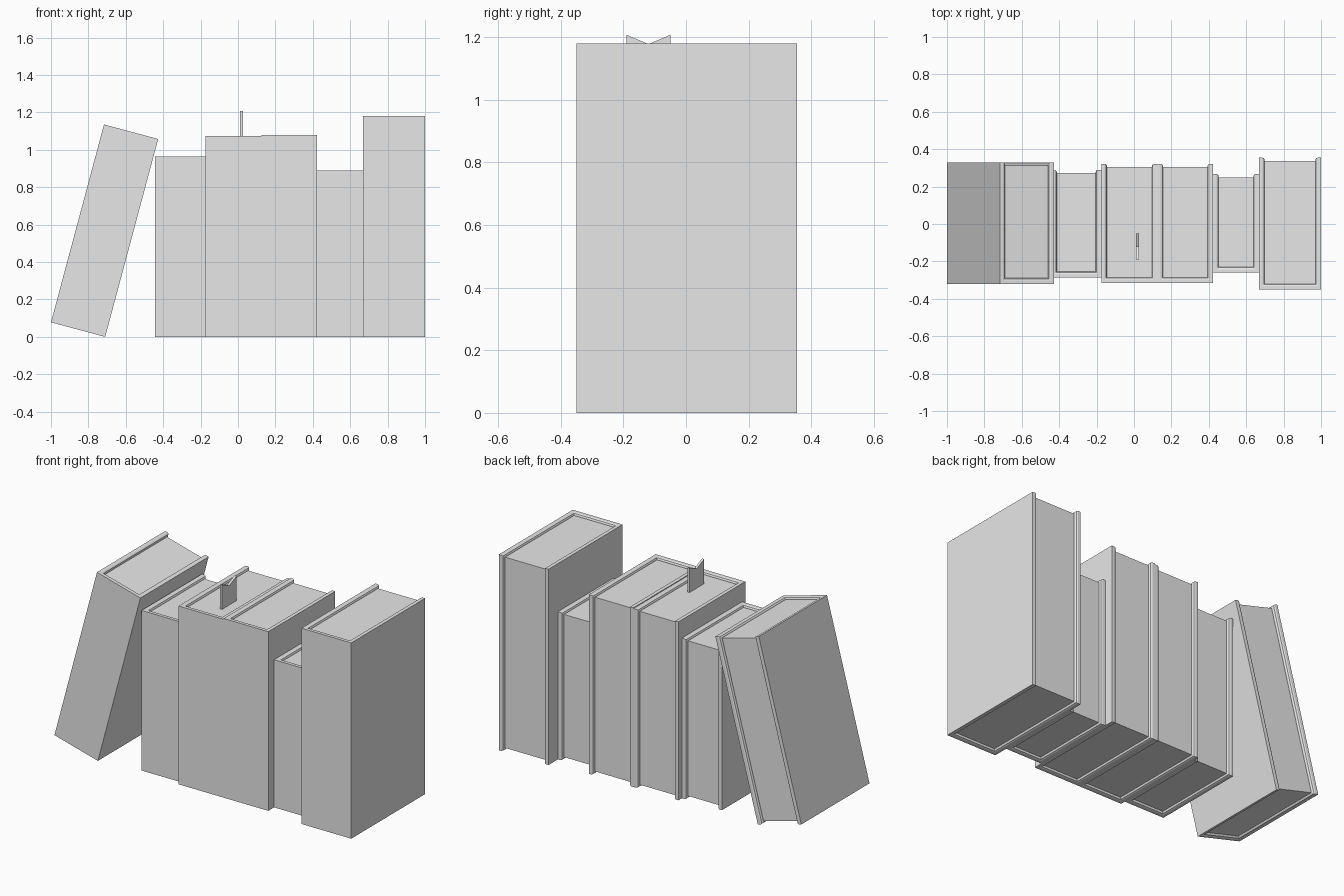
import bpy
import bmesh
from math import radians
from mathutils import Matrix

cube = bpy.data.objects.get("Cube")
if cube:
    bpy.data.objects.remove(cube, do_unlink=True)

# One plain grey for everything
grey = bpy.data.materials.new("plain_grey")
grey.use_nodes = True
grey.diffuse_color = (0.8, 0.8, 0.8, 1)
grey.node_tree.nodes["Principled BSDF"].inputs["Base Color"].default_value = grey.diffuse_color

BOARD = 0.03      # cover board thickness
BEVEL = 0.012     # soft inner rim of the cover
RECESS = 0.015    # pages set in from the cover edges


def make_object(name, bm, matrix):
    bmesh.ops.recalc_face_normals(bm, faces=bm.faces)
    mesh = bpy.data.meshes.new(name)
    bm.to_mesh(mesh)
    bm.free()
    mesh.materials.append(grey)
    obj = bpy.data.objects.new(name, mesh)
    obj.matrix_world = matrix
    bpy.context.collection.objects.link(obj)
    return obj


def extrude_outline(points, direction):
    """Solid made from a closed outline pushed along a direction."""
    bm = bmesh.new()
    face = bm.faces.new([bm.verts.new(p) for p in points])
    grown = bmesh.ops.extrude_face_region(bm, geom=[face], use_keep_orig=True)
    moved = [g for g in grown["geom"] if isinstance(g, bmesh.types.BMVert)]
    bmesh.ops.translate(bm, verts=moved, vec=direction)
    return bm


def make_cover(name, width, front, back, height, matrix):
    # U-shaped cover: two boards joined by the spine
    w, i, spine = width / 2, width / 2 - BOARD, front + BOARD
    outline = [(-w, back), (-w, front), (w, front), (w, back),
               (i, back), (i, spine), (-i, spine), (-i, back)]
    bm = extrude_outline([(x, y, 0) for x, y in outline], (0, 0, height))

    # Bevel the inside rim at the top, bottom and page opening
    def inner(v):
        return abs(v.co.x) < i + 0.001 and v.co.y > spine - 0.001

    def on_rim(e):
        a, b = e.verts
        if not (inner(a) and inner(b)):
            return False
        upright = abs(a.co.z - b.co.z) > 0.1
        return not upright or a.co.y > back - 0.001

    bmesh.ops.bevel(bm, geom=[e for e in bm.edges if on_rim(e)], offset=BEVEL,
                    segments=2, profile=0.5, affect='EDGES')
    make_object(name, bm, matrix)


def make_pages(name, width, front, back, height, matrix):
    i, spine, edge = width / 2 - BOARD + 0.002, front + BOARD - 0.002, back - 0.018
    outline = [(-i, spine), (i, spine), (i, edge), (-i, edge)]
    bm = extrude_outline([(x, y, RECESS) for x, y in outline],
                         (0, 0, height - 2 * RECESS))
    make_object(name, bm, matrix)


def make_book(name, width, front, back, height, matrix):
    make_cover(name + "_cover", width, front, back, height, matrix)
    make_pages(name + "_pages", width, front, back, height, matrix)


# Upright books: name, left edge, right edge, front, back, height
for name, x0, x1, front, back, height in [
    ("short_book", -0.443, -0.175, -0.285, 0.29, 0.965),
    ("bookmarked_book", -0.175, 0.125, -0.315, 0.322, 1.075),
    ("middle_book", 0.125, 0.423, -0.315, 0.322, 1.08),
    ("small_book", 0.423, 0.668, -0.26, 0.267, 0.89),
    ("tall_book", 0.668, 1.0, -0.35, 0.355, 1.18),
]:
    make_book(name, x1 - x0, front, back, height,
              Matrix.Translation(((x0 + x1) / 2, 0, 0)))

# Leaning book at the end of the row
make_book("leaning_book", 0.30, -0.32, 0.33, 1.095,
          Matrix.Translation((-0.855, 0, 0.039)) @ Matrix.Rotation(radians(15), 4, 'Y'))

# Ribbon bookmark with a notched end
ribbon = [(-0.19, 1.0), (-0.05, 1.0), (-0.05, 1.208), (-0.12, 1.178), (-0.19, 1.208)]
make_object("bookmark", extrude_outline([(0.012, y, z) for y, z in ribbon], (0.014, 0, 0)),
            Matrix.Identity(4))
